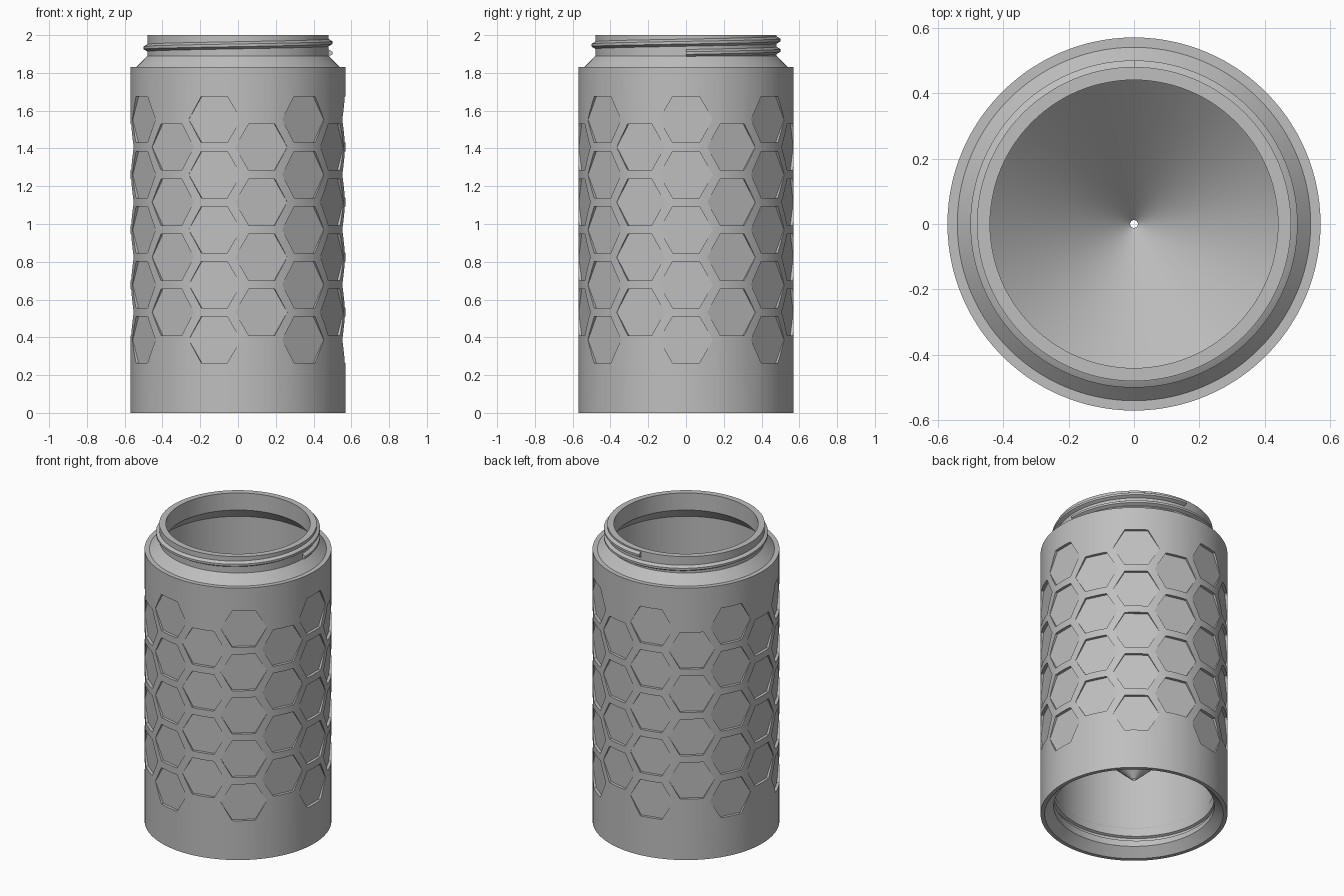
import bpy, bmesh, math

cube = bpy.data.objects.get("Cube")
if cube:
    bpy.data.objects.remove(cube, do_unlink=True)

grey = bpy.data.materials.new("plain_grey")
grey.use_nodes = True
colour = (0.52, 0.52, 0.52, 1)
grey.diffuse_color = colour
grey.node_tree.nodes["Principled BSDF"].inputs["Base Color"].default_value = colour


def loft(bm, rings, closed=False):
    """Join closed rings of points in order; cap the ends unless closed."""
    rows = [[bm.verts.new(p) for p in ring] for ring in rings]
    n = len(rows[0])
    pairs = list(zip(rows, rows[1:]))
    if closed:
        pairs.append((rows[-1], rows[0]))
    else:
        bm.faces.new(rows[0])
        bm.faces.new(rows[-1])
    for a, b in pairs:
        for i in range(n):
            j = (i + 1) % n
            bm.faces.new((a[i], a[j], b[j], b[i]))


def finish(bm, name):
    bmesh.ops.recalc_face_normals(bm, faces=bm.faces)
    mesh = bpy.data.meshes.new(name)
    bm.to_mesh(mesh)
    bm.free()
    mesh.materials.append(grey)
    ob = bpy.data.objects.new(name, mesh)
    bpy.context.collection.objects.link(ob)
    return ob


def select_only(ob):
    bpy.ops.object.select_all(action="DESELECT")
    ob.select_set(True)
    bpy.context.view_layer.objects.active = ob


def spin(profile, angle, rise=0):
    return [(r * math.cos(angle), r * math.sin(angle), z + rise) for r, z in profile]


def cut(ob, cutter):
    select_only(ob)
    mod = ob.modifiers.new("cut", "BOOLEAN")
    mod.operation = "DIFFERENCE"
    mod.solver = "EXACT"
    mod.object = cutter
    bpy.ops.object.modifier_apply(modifier=mod.name)
    bpy.data.objects.remove(cutter, do_unlink=True)


SIDES = 112
STEP = math.tau / SIDES

# Container wall: outside, neck, chamber, funnel with drain hole, lower socket
wall = [
    (0.57, 0), (0.57, 1.83), (0.54, 1.83), (0.48, 1.89), (0.48, 2),
    (0.44, 2), (0.44, 1.885), (0.52, 1.805), (0.52, 0.76),
    (0.012, 0.275), (0.012, 0.24),
    (0.493, 0.69), (0.493, 0.185), (0.49, 0.18), (0.49, 0.055), (0.545, 0),
]
bm = bmesh.new()
loft(bm, [spin(wall, i * STEP) for i in range(SIDES)], closed=True)
container = finish(bm, "container_body")

# Flat honeycomb grip pockets in staggered columns
COLUMNS, HEX, PITCH = 14, 0.1415, 0.2915
bm = bmesh.new()
for col in range(COLUMNS):
    a = math.tau * col / COLUMNS
    ca, sa = math.cos(a), math.sin(a)
    odd = col % 2
    for row in range(5 - odd):
        zc = 0.387 + PITCH * (row + odd / 2)
        rings = []
        for depth in (0.55, 0.65):
            ring = []
            for k in range(6):
                t = HEX * math.cos(k * math.pi / 3)
                z = zc + HEX * math.sin(k * math.pi / 3)
                ring.append((depth * ca - t * sa, depth * sa + t * ca, z))
            rings.append(ring)
        loft(bm, rings)
cut(container, finish(bm, "grip_cutter"))


# Screw thread path of one and a quarter turns
def helix(section, name):
    bm = bmesh.new()
    count = SIDES * 5 // 4
    loft(bm, [spin(section, i * STEP, 0.055 * i / SIDES) for i in range(count + 1)])
    return finish(bm, name)


cut(container, helix([(0.48, 0.055), (0.506, 0.066), (0.506, 0.084), (0.48, 0.095)],
                     "socket_thread_cutter"))
thread = helix([(0.47, 1.882), (0.48, 1.886), (0.5, 1.898),
                (0.5, 1.912), (0.48, 1.924), (0.47, 1.928)], "neck_thread")

for ob in (container, thread):
    select_only(ob)
    bpy.ops.object.shade_smooth_by_angle(angle=math.radians(12))
